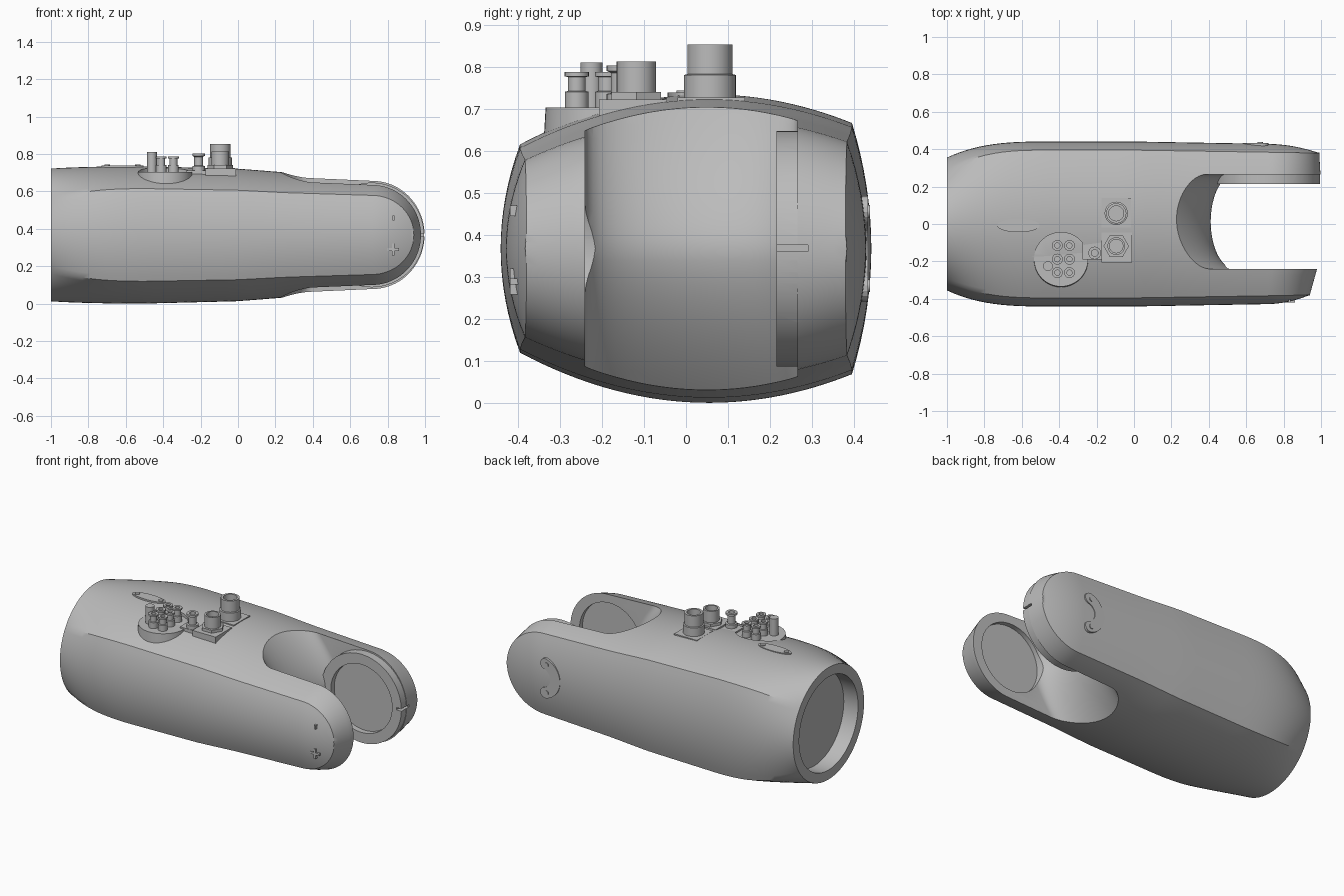
import bpy, bmesh
from math import sin, cos, pi, sqrt, atan2, radians
from mathutils import Vector

cube = bpy.data.objects.get("Cube")
if cube:
    bpy.data.objects.remove(cube, do_unlink=True)

grey = bpy.data.materials.new("plain_grey")
grey.use_nodes = True
grey.diffuse_color = (0.5, 0.5, 0.5, 1)
grey.node_tree.nodes["Principled BSDF"].inputs["Base Color"].default_value = (0.5, 0.5, 0.5, 1)
ZC = 0.367  # height of the long axis


def interp(x, pts):
    if x <= pts[0][0]:
        return pts[0][1]
    for (a, p), (b, q) in zip(pts, pts[1:]):
        if x <= b:
            return p + (q - p) * (x - a) / (b - a)
    return pts[-1][1]


def loft(name, rings, end_caps=None):
    """Skin a list of closed rings; the last ring may have its own cap faces."""
    bm = bmesh.new()
    vs = [[bm.verts.new(p) for p in r] for r in rings]
    n = len(vs[0])
    for a, b in zip(vs, vs[1:]):
        for i in range(n):
            j = (i + 1) % n
            bm.faces.new((a[i], a[j], b[j], b[i]))
    bm.faces.new(vs[0])
    for cap in end_caps or [range(n)]:
        bm.faces.new([vs[-1][i] for i in cap])
    bmesh.ops.recalc_face_normals(bm, faces=bm.faces)
    me = bpy.data.meshes.new(name)
    bm.to_mesh(me)
    bm.free()
    me.materials.append(grey)
    ob = bpy.data.objects.new(name, me)
    bpy.context.collection.objects.link(ob)
    return ob


def select(ob):
    bpy.ops.object.select_all(action='DESELECT')
    ob.select_set(True)
    bpy.context.view_layer.objects.active = ob


def smooth(ob):
    select(ob)
    bpy.ops.object.shade_smooth_by_angle(angle=radians(30))


def combine(ob, tool, op='DIFFERENCE'):
    mod = ob.modifiers.new(op, 'BOOLEAN')
    mod.operation, mod.solver, mod.object = op, 'EXACT', tool
    select(ob)
    bpy.ops.object.modifier_apply(modifier=mod.name)
    bpy.data.objects.remove(tool, do_unlink=True)


def lathe(name, x, y, profile, n=32):
    rings = [[(x + r * cos(2 * pi * i / n), y + r * sin(2 * pi * i / n), z)
              for i in range(n)] for r, z in profile]
    ob = loft(name, rings)
    smooth(ob)
    return ob


def disc(name, axis, c, r, lo, hi, n=64):
    """Cylinder between lo and hi along x or y."""
    def pt(t, i):
        a, b = r * cos(2 * pi * i / n), r * sin(2 * pi * i / n)
        return (t, c[0] + a, c[1] + b) if axis == 'x' else (c[0] + a, t, c[1] + b)
    return loft(name, [[pt(t, i) for i in range(n)] for t in (lo, hi)])


def box(name, lo, hi):
    base = [(lo[0], lo[1]), (hi[0], lo[1]), (hi[0], hi[1]), (lo[0], hi[1])]
    return loft(name, [[(x, y, z) for x, y in base] for z in (lo[2], hi[2])])


# Body: round at one end, blending into a four-sided barrel section
N, M = 28, 16
FRONT, BACK, PEAK, BULGE, R_END = (-0.395, 0.243), (0.395, 0.293), 0.358, 0.046, 0.355


def body_ring(u, f):
    b = 1 - (1 - min(1, (u + 1) / 0.55)) ** 3
    sy = interp(u, [(0, 1), (1, 0.96)])
    sz = f * interp(u, [(-0.5, 1.02), (0, 0.985), (0.25, 0.93), (0.72, 0.87)])
    swell = BULGE * max(f * f, 0.08)
    fa, ba = atan2(FRONT[1], FRONT[0]), atan2(BACK[1], BACK[0])
    pts = []

    def add(y, z, ang):
        y = (1 - b) * R_END * cos(ang) + b * y * sy
        z = (1 - b) * R_END * sin(ang) + b * z * sz
        k = interp(y, [(-0.38, 0.8), (-0.24, 0.93), (0.22, 1), (0.37, 0.97)])
        x = u if u < 0.7 else 0.7 + (u - 0.7) * k
        pts.append((x, y, ZC + z))

    def top(t):
        rise = PEAK - (FRONT[1] + BACK[1]) / 2
        z = FRONT[1] + t * (BACK[1] - FRONT[1]) + 4 * rise * t * (1 - t)
        return FRONT[0] + t * (BACK[0] - FRONT[0]), z, fa + t * (ba - fa)

    for i in range(N):
        add(*top(i / N))
    for i in range(M):
        s = 1 - 2 * i / M
        add(BACK[0] + swell * (1 - s * s), s * BACK[1], s * ba)
    for i in range(N):
        y, z, a = top(1 - i / N)
        add(y, -z, -a)
    for i in range(M):
        s = 2 * i / M - 1
        add(FRONT[0] - swell * (1 - s * s), s * FRONT[1], pi - s * (pi - fa))
    return pts


stations = [(-1 + 0.55 * (i / 14) ** 1.4, 1) for i in range(15)]
stations += [(-0.45 + 1.17 * i / 16, 1) for i in range(1, 17)]
stations += [(0.72 + 0.28 * sin(a), cos(a)) for a in [1.53 * i / 20 for i in range(1, 21)]]
total = 2 * N + 2 * M
caps = [(i, i + 1, 2 * N + M - i - 1, 2 * N + M - i) for i in range(N)]
caps += [range(N, N + M + 1), [i % total for i in range(2 * N + M, total + 1)]]
body = loft("body", [body_ring(*s) for s in stations], caps)

# Fork slot: wall curved in plan and swelling outward at mid height
slot_rings = []
for i in range(33):
    z = -0.1 + 0.934 * i / 32
    xe = 0.41 - 0.18 * (abs(z - ZC) / 0.333) ** 1.6
    ring = [(1.4, -0.24, z)]
    for j in range(25):
        a = -pi / 2 + pi * j / 24
        ring.append((xe + 0.13 * (1 - cos(a)), 0.0125 + 0.2525 * sin(a), z))
    slot_rings.append(ring + [(1.4, 0.265, z)])
combine(body, loft("slot_cutter", slot_rings))

# Pivot pad, pivot recesses, end socket, arm slit and terminal recess
combine(body, disc("pivot_pad", 'y', (0.715, ZC), 0.28, 0.215, 0.30), 'UNION')
combine(body, disc("back_recess", 'y', (0.715, ZC), 0.215, 0.1, 0.25))
combine(body, disc("front_recess", 'y', (0.70, ZC), 0.215, -0.27, -0.1))
combine(body, disc("socket_cutter", 'x', (0, ZC), 0.295, -1.2, -0.9))
combine(body, box("slit_cutter", (0.96, 0.1, 0.36), (1.2, 0.29, 0.375)))
combine(body, lathe("terminal_cutter", -0.39, -0.19, [(0.145, 0.703), (0.145, 0.9)], 48))
smooth(body)

# Terminal base with its posts
lathe("terminal_base", -0.39, -0.19, [(0.15, 0.6), (0.144, 0.703)], 48)
for x in (-0.41, -0.345):
    for y in (-0.115, -0.188, -0.26):
        lathe("terminal_post", x, y, [(0.028, 0.70), (0.028, 0.74), (0.021, 0.742), (0.021, 0.775),
                                      (0.029, 0.777), (0.029, 0.787), (0.014, 0.787), (0.014, 0.765)], 20)
lathe("tall_post", -0.46, -0.225, [(0.026, 0.70), (0.026, 0.81)], 24)

# Small connector and bracket
box("connector_bracket", (-0.275, -0.19, 0.66), (-0.17, -0.095, 0.712))
lathe("small_connector", -0.21, -0.155, [(0.034, 0.70), (0.034, 0.735), (0.024, 0.737), (0.024, 0.785),
                                        (0.034, 0.79), (0.034, 0.803), (0.018, 0.803), (0.018, 0.77)], 24)

# Hexagonal connector
box("hex_connector_plate", (-0.175, -0.207, 0.66), (-0.012, -0.045, 0.722))
lathe("hex_nut", -0.095, -0.118, [(0.068, 0.70), (0.068, 0.74)], 6)
lathe("hex_connector", -0.095, -0.118, [(0.047, 0.73), (0.047, 0.812), (0.036, 0.812), (0.036, 0.78)])

# Large plug
box("plug_plate", (-0.175, -0.02, 0.68), (-0.015, 0.14, 0.726))
lathe("plug", -0.095, 0.057, [(0.062, 0.70), (0.062, 0.78), (0.054, 0.782), (0.054, 0.853),
                              (0.04, 0.853), (0.04, 0.81)])


# Oval cover on top with two screws
def oval(z):
    return [(-0.618 + 0.113 * cos(t), -0.008 + 0.036 * sin(t), z)
            for t in [2 * pi * i / 40 for i in range(40)]]


loft("oval_cover", [oval(0.70), oval(0.738)])
for x in (-0.70, -0.535):
    lathe("cover_screw", x, -0.008, [(0.015, 0.72), (0.015, 0.743)], 20)

# Crescent plate on the back arm with two screws
cx, mid, half = 0.71, 0.095, 0.034
angles = [radians(105 + 150 * i / 24) for i in range(25)]
outline = [((mid + half) * Vector((cos(a), sin(a)))) for a in angles]


def round_end(a, start):
    c = mid * Vector((cos(a), sin(a)))
    return [c + half * Vector((cos(start + pi * i / 8), sin(start + pi * i / 8))) for i in range(1, 8)]


outline += round_end(angles[-1], angles[-1])
outline += [((mid - half) * Vector((cos(a), sin(a)))) for a in reversed(angles)]
outline += round_end(angles[0], angles[0] + pi)
loft("crescent_plate", [[(cx + p.x, y, ZC + p.y) for p in outline] for y in (0.38, 0.433)])
for a in (angles[1], angles[-2]):
    smooth(disc("crescent_screw", 'y', (cx + mid * cos(a), ZC + mid * sin(a)), 0.015, 0.40, 0.438, 20))

# Raised adjustment marks on the front arm
box("mark_upper", (0.825, -0.419, 0.445), (0.838, -0.36, 0.47))
box("mark_lower_bar", (0.80, -0.419, 0.282), (0.86, -0.36, 0.296))
box("mark_lower_stem", (0.823, -0.419, 0.258), (0.837, -0.36, 0.32))
